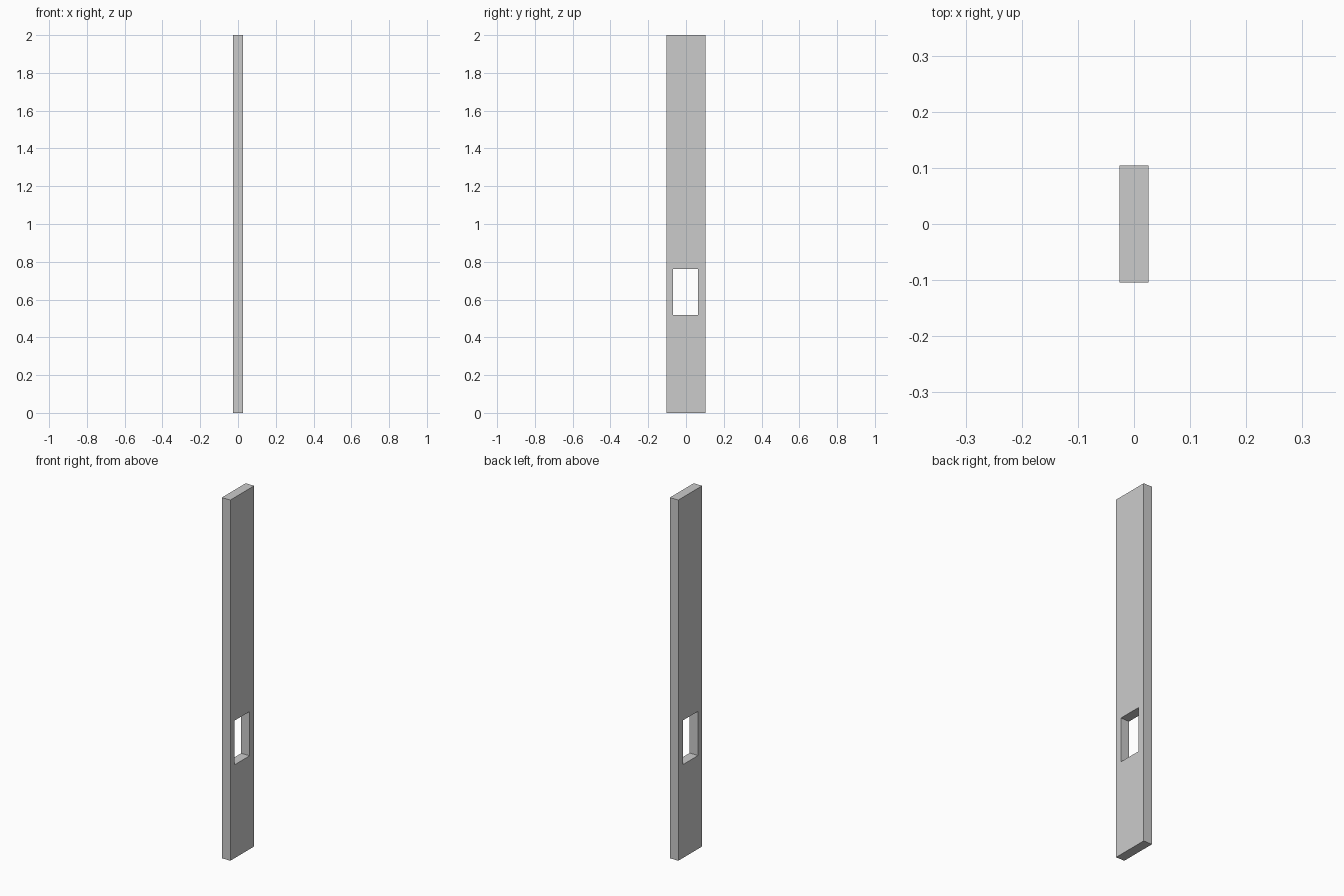
import bpy, bmesh

if "Cube" in bpy.data.objects:
    bpy.data.objects.remove(bpy.data.objects["Cube"])

HALF_X, HALF_Y, HEIGHT = 0.026, 0.104, 2.0
HOLE_Y = (-0.068, 0.064)
HOLE_Z = (0.518, 0.763)


def rectangle(bm, y0, y1, z0, z1, x):
    return [bm.verts.new((x, y, z)) for y, z in ((y0, z0), (y1, z0), (y1, z1), (y0, z1))]


bm = bmesh.new()
# outer and hole outlines on both broad sides
rings = {}
for x in (-HALF_X, HALF_X):
    rings[x] = (rectangle(bm, -HALF_Y, HALF_Y, 0, HEIGHT, x),
                rectangle(bm, *HOLE_Y, *HOLE_Z, x))

for i in range(4):
    j = (i + 1) % 4
    # broad faces framing the hole
    for outer, inner in rings.values():
        bm.faces.new((outer[i], outer[j], inner[j], inner[i]))
    # plank edges and hole walls
    for a, b in zip(rings[-HALF_X], rings[HALF_X]):
        bm.faces.new((a[i], a[j], b[j], b[i]))

bmesh.ops.recalc_face_normals(bm, faces=bm.faces)
mesh = bpy.data.meshes.new("slotted_post")
bm.to_mesh(mesh)
bm.free()
bpy.context.collection.objects.link(bpy.data.objects.new("slotted_post", mesh))
